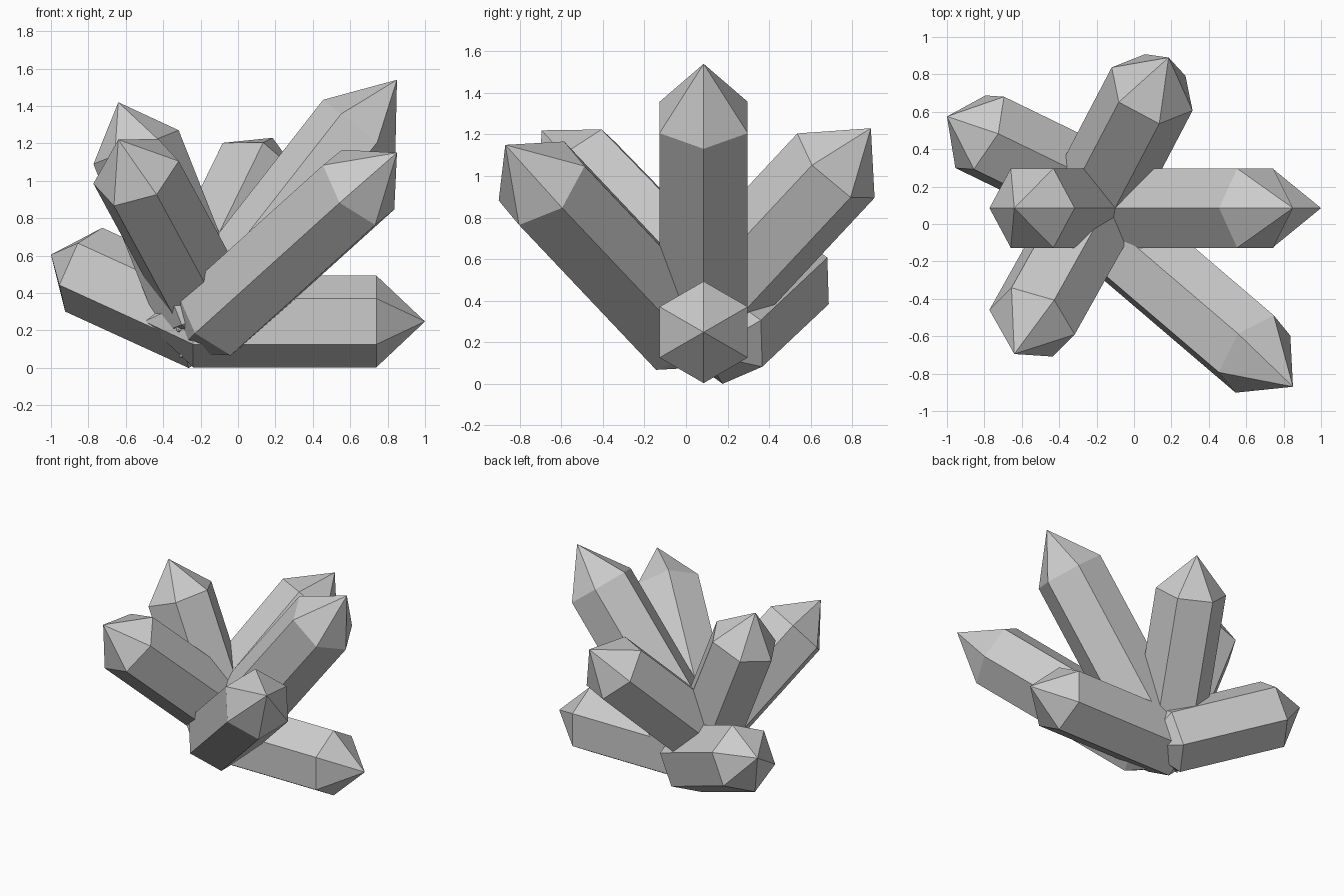
import bpy, bmesh, math
from mathutils import Vector, Quaternion

if "Cube" in bpy.data.objects:
    bpy.data.objects.remove(bpy.data.objects["Cube"])

RADIUS = 0.245
BODY_RATIO = 0.98 / 0.26   # prism length relative to point height


def crystal(name, shoulder, tip, ridge):
    """Double-pointed hexagonal crystal.
    shoulder: centre of the upper ring, tip: upper point,
    ridge: rough direction from the axis to one ring corner."""
    shoulder, tip, ridge = Vector(shoulder), Vector(tip), Vector(ridge)
    axis = (tip - shoulder).normalized()
    point = (tip - shoulder).length
    spoke = (ridge - axis * ridge.dot(axis)).normalized() * RADIUS
    low = shoulder - axis * point * BODY_RATIO

    bm = bmesh.new()
    top, bottom = [], []
    for i in range(6):
        s = Quaternion(axis, i * math.pi / 3) @ spoke
        top.append(bm.verts.new(shoulder + s))
        bottom.append(bm.verts.new(low + s))
    apex = bm.verts.new(tip)
    root = bm.verts.new(low - axis * point)
    for i in range(6):
        j = (i + 1) % 6
        bm.faces.new((bottom[i], bottom[j], top[j], top[i]))
        bm.faces.new((top[i], top[j], apex))
        bm.faces.new((bottom[j], bottom[i], root))
    mesh = bpy.data.meshes.new(name)
    bm.to_mesh(mesh)
    bm.free()
    bpy.context.collection.objects.link(bpy.data.objects.new(name, mesh))


# Crystals lying low
crystal("lying_crystal", (0.74, 0.085, 0.248), (1.0, 0.085, 0.248), (0, 0, 1))
crystal("low_left_crystal", (-0.825, 0.49, 0.525), (-1.0, 0.575, 0.605), (0.095, -0.005, 0.225))

# Long crystals leaning right
crystal("tall_right_crystal", (0.648, 0.085, 1.282), (0.85, 0.085, 1.54), (-1, 0, 0.8))
crystal("front_right_crystal", (0.645, -0.695, 0.965), (0.85, -0.87, 1.15), (-0.095, 0.115, 0.205))

# Medium crystals leaning left, front and back
crystal("upright_left_crystal", (-0.545, 0.085, 1.18), (-0.64, 0.085, 1.42), (0.225, 0, 0.09))
crystal("front_left_crystal", (-0.545, -0.525, 1.045), (-0.64, -0.695, 1.22), (0.115, 0.115, 0.174))
crystal("back_crystal", (0.097, 0.722, 1.05), (0.185, 0.89, 1.23), (0.04, -0.185, 0.16))
